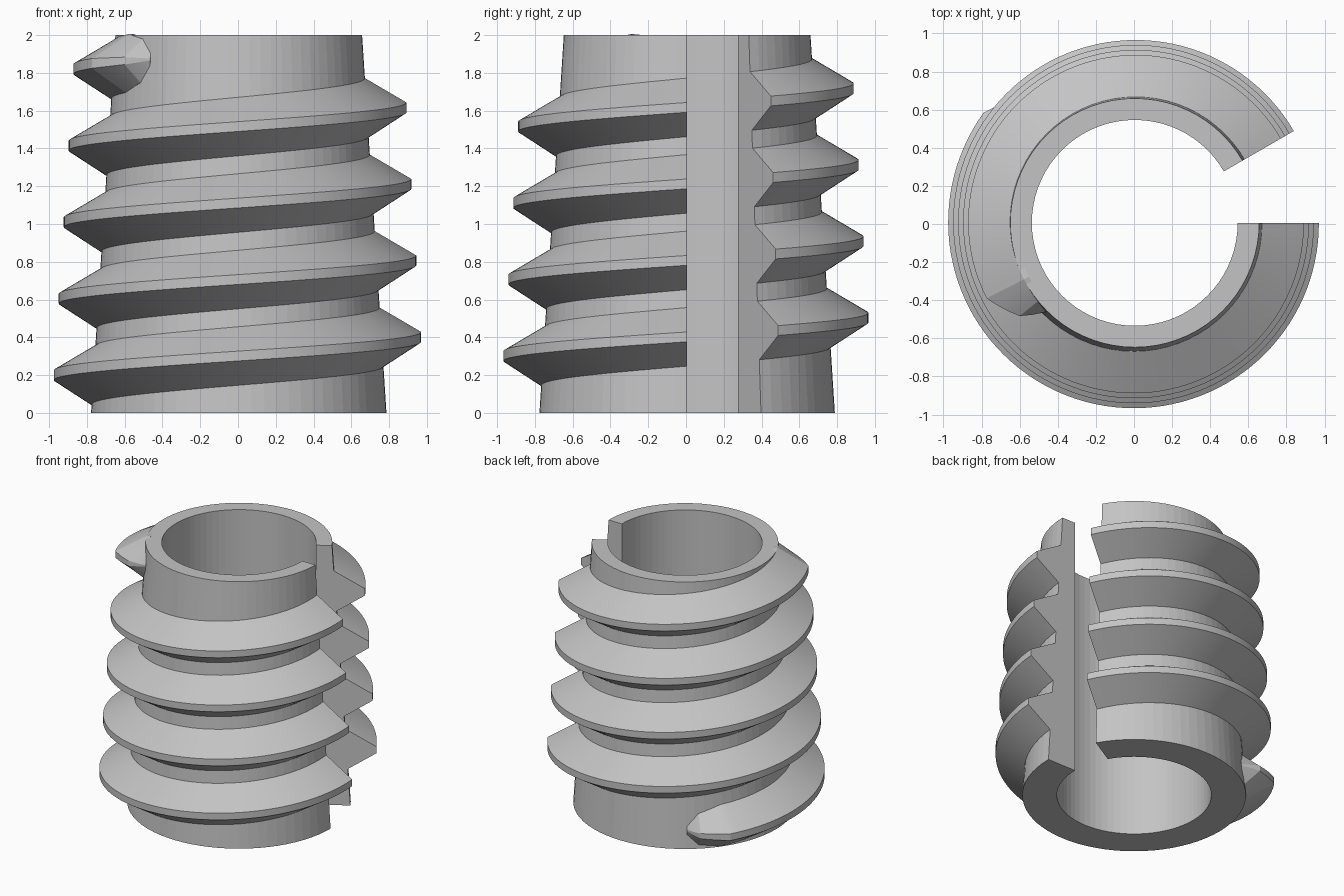
import bpy, bmesh
from math import radians, sin, cos

if "Cube" in bpy.data.objects:
    bpy.data.objects.remove(bpy.data.objects["Cube"])

grey = bpy.data.materials.new("plain grey")
grey.use_nodes = True
grey.diffuse_color = (0.55, 0.55, 0.55, 1)
grey.node_tree.nodes["Principled BSDF"].inputs["Base Color"].default_value = grey.diffuse_color

HEIGHT, BORE, PITCH = 2.0, 0.54, 0.405
SLOT_END = 30                        # slot runs from 0 to this angle
FIRST, LAST = 126, 1665              # thread start and finish, degrees
AXIS = (0.004, 0.006)


def root(z):
    """Radius of the tapered outer wall."""
    return 0.782 - 0.0645 * z


def sweep(name, spans, section, step, smooth):
    """Carry a closed (radius, z) section around the axis over each span."""
    bm = bmesh.new()
    for start, end in spans:
        rings = []
        for deg in range(start, end + 1, step):
            a = radians(deg)
            rings.append([bm.verts.new((AXIS[0] + r * cos(a), AXIS[1] + r * sin(a), z))
                          for r, z in section(deg)])
        for p, q in zip(rings, rings[1:]):
            for i in range(len(p)):
                j = (i + 1) % len(p)
                bm.faces.new((p[i], q[i], q[j], p[j]))
        bm.faces.new(rings[0])
        bm.faces.new(rings[-1][::-1])
    bmesh.ops.recalc_face_normals(bm, faces=bm.faces)
    mesh = bpy.data.meshes.new(name)
    bm.to_mesh(mesh)
    bm.free()
    mesh.materials.append(grey)
    obj = bpy.data.objects.new(name, mesh)
    bpy.context.collection.objects.link(obj)
    if smooth:
        bpy.ops.object.select_all(action='DESELECT')
        obj.select_set(True)
        bpy.context.view_layer.objects.active = obj
        bpy.ops.object.shade_smooth_by_angle(angle=radians(15))
    return obj


def wall(deg):
    return [(BORE, 0), (root(0), 0), (root(HEIGHT), HEIGHT), (BORE, HEIGHT)]


def runout(deg):
    """Width and depth factors, shrinking to a blunt nose at both thread ends."""
    d = min(deg - FIRST, LAST - deg)
    if d < 6:
        return 0.2 + 0.55 * d / 6, 0.01 + 0.54 * d / 6
    if d < 18:
        t = (d - 6) / 12
        return 0.75 + 0.25 * t, 0.55 + 0.45 * t
    return 1, 1


def ridge(deg):
    z = 0.2 + PITCH * (deg - 180) / 360
    width, depth = runout(deg)
    base, flat = 0.155 * width, 0.026 * width
    crest = root(z) + 0.21 * depth
    lo, hi = z - base, z + base
    return [(root(lo) - 0.03, lo), (root(lo), lo), (crest, z - flat),
            (crest, z + flat), (root(hi), hi), (root(hi) - 0.03, hi)]


# Slotted tapered sleeve
sweep("sleeve_body", [(SLOT_END, 360)], wall, 5, False)

# Helical thread, interrupted by the slot on every turn
spans = [(max(FIRST, t * 360 + SLOT_END), min(LAST, (t + 1) * 360)) for t in range(5)]
sweep("helical_thread", spans, ridge, 3, True)
